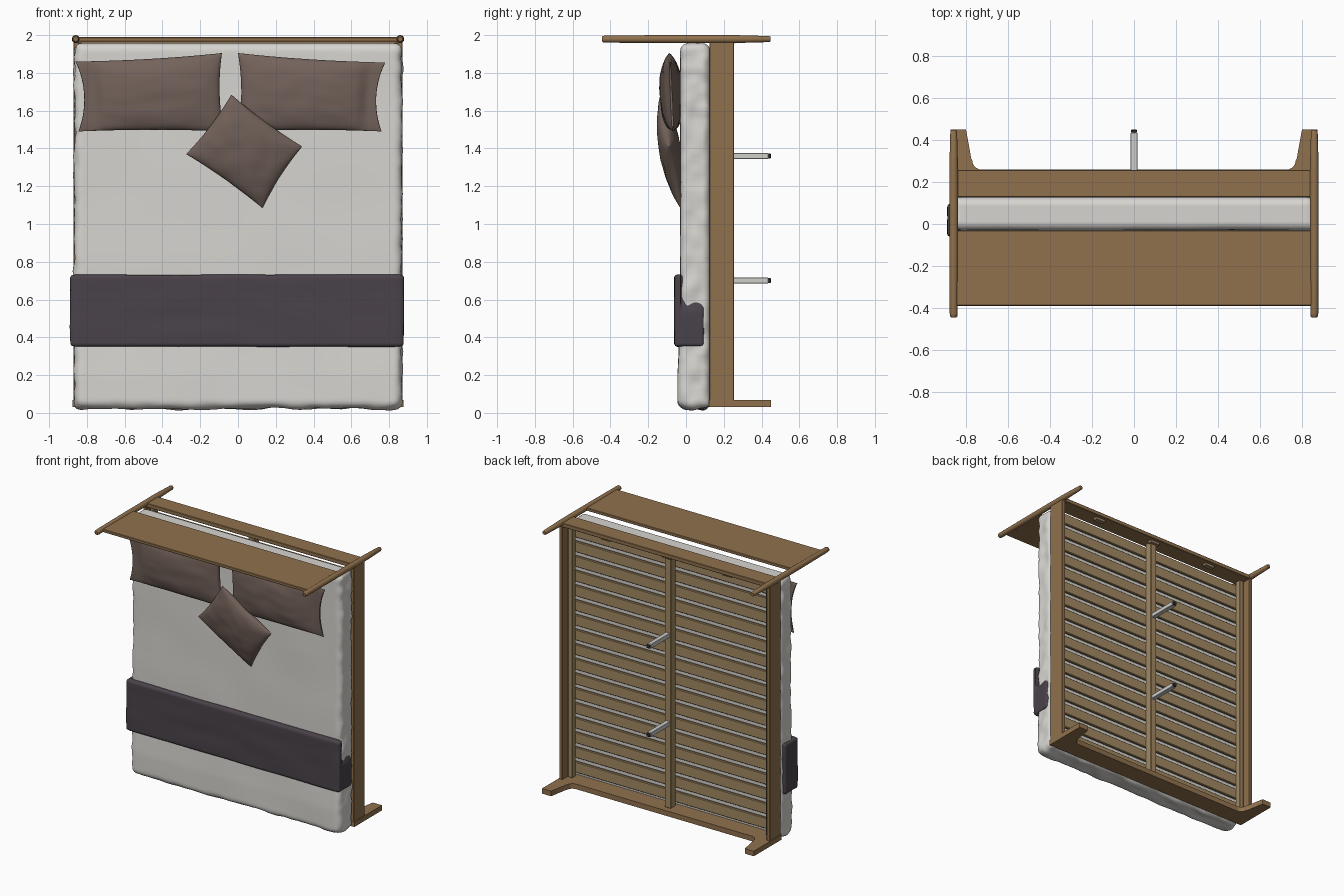
import bpy, bmesh, math
from mathutils import Vector, noise

if "Cube" in bpy.data.objects:
    bpy.data.objects.remove(bpy.data.objects["Cube"])


def mat(name, c):
    m = bpy.data.materials.new(name)
    m.diffuse_color = (*c, 1)
    m.use_nodes = True
    m.node_tree.nodes["Principled BSDF"].inputs["Base Color"].default_value = m.diffuse_color
    return m


WOOD = mat("oak wood", (0.28, 0.165, 0.075))
SLAT = mat("pale slat wood", (0.36, 0.25, 0.125))
LINEN = mat("white linen", (0.68, 0.665, 0.63))
BROWN = mat("brown fabric", (0.175, 0.125, 0.105))
DARK = mat("dark throw fabric", (0.068, 0.056, 0.068))
METAL = mat("light metal", (0.62, 0.62, 0.60))
BLACK = mat("black rubber", (0.03, 0.03, 0.03))


def finish(bm, name, m, smooth=None):
    bmesh.ops.recalc_face_normals(bm, faces=bm.faces[:])
    me = bpy.data.meshes.new(name)
    bm.to_mesh(me)
    bm.free()
    ob = bpy.data.objects.new(name, me)
    bpy.context.collection.objects.link(ob)
    me.materials.append(m)
    if smooth:
        bpy.ops.object.select_all(action='DESELECT')
        ob.select_set(True)
        bpy.context.view_layer.objects.active = ob
        bpy.ops.object.shade_smooth_by_angle(angle=math.radians(smooth))
    return ob


def box(name, m, lo, hi, bevel=0.003):
    bm = bmesh.new()
    bmesh.ops.create_cube(bm, size=1)
    for v in bm.verts:
        v.co = Vector([(a + b) / 2 + c * (b - a) for a, b, c in zip(lo, hi, v.co)])
    if bevel:
        bmesh.ops.bevel(bm, geom=bm.edges[:], offset=bevel, segments=1, affect='EDGES')
    return finish(bm, name, m)


def lathe_y(name, m, cx, cz, prof, n=20):
    """Solid of revolution along y from (y, radius) pairs."""
    bm = bmesh.new()
    rings = [[bm.verts.new((cx + r * math.cos(2 * math.pi * i / n), y,
                            cz + r * math.sin(2 * math.pi * i / n))) for i in range(n)]
             for y, r in prof]
    for a, b in zip(rings, rings[1:]):
        for i in range(n):
            bm.faces.new((a[i], a[(i + 1) % n], b[(i + 1) % n], b[i]))
    bm.faces.new(rings[0])
    bm.faces.new(rings[-1])
    return finish(bm, name, m, 40)


def soft_box(name, m, lo, hi, rad, cuts, shape):
    """Rounded box, dense towards its edges, then moved by shape(co, normal)."""
    bm = bmesh.new()
    bmesh.ops.create_cube(bm, size=2)
    bmesh.ops.subdivide_edges(bm, edges=bm.edges[:], cuts=cuts, use_grid_fill=True)
    for v in bm.verts:
        p, q = Vector(), Vector()
        for k in range(3):
            t = 0.5 * v.co[k] + 0.5 * math.sin(v.co[k] * math.pi / 2)
            p[k] = (lo[k] + hi[k]) / 2 + t * (hi[k] - lo[k]) / 2
            q[k] = min(max(p[k], lo[k] + rad), hi[k] - rad)
        n = (p - q).normalized()
        p = q + n * rad
        v.co = p + shape(p, n)
    return finish(bm, name, m, 60)


def pillow(name, corners, thick, pinch, flange=0, n=32):
    """Cushion over four corners (A top-left, B top-right, C bottom-right, D bottom-left);
    flange = +1 / -1 adds a flat open hem on that side."""
    A, B, C, D = [Vector(c) for c in corners]
    nrm = (B - A).cross(D - A).normalized()
    bm = bmesh.new()
    for side in (1, -1):
        g = []
        for i in range(n + 1):
            row = []
            for j in range(n + 1):
                u = math.sin((2 * i / n - 1) * math.pi / 2)
                v = math.sin((2 * j / n - 1) * math.pi / 2)
                uu = u
                if flange:   # body covers 88% of the width
                    s = u * flange
                    uu = min(1, (s + 1) / 0.89 - 1)
                h = thick * (max(0, 1 - uu * uu) * max(0, 1 - v * v)) ** 0.42
                if flange and uu > 0.9:
                    h = max(h, 0.006 * (1 - v ** 8) * (1 if abs(u) < 0.9999 else 0))
                pu = pinch * (2.2 if flange and u * flange > 0 else 1)
                a = u * (1 - pu * (1 - v * v) * abs(u) ** 3)
                b = v * (1 - pinch * (1 - u * u) * abs(v) ** 3)
                p = (A * (1 - a) + B * (1 + a)) * (1 + b) / 4 + (D * (1 - a) + C * (1 + a)) * (1 - b) / 4
                h *= 1 + 0.10 * noise.noise(Vector((u * 3, v * 3, A.x * 9)))
                row.append(bm.verts.new(p + nrm * h * side))
            g.append(row)
        for i in range(n):
            for j in range(n):
                bm.faces.new((g[i][j], g[i + 1][j], g[i + 1][j + 1], g[i][j + 1]))
    bmesh.ops.remove_doubles(bm, verts=bm.verts[:], dist=0.0004)
    return finish(bm, name, BROWN, 70)


# Headboard: turned posts, panel and lower rail
for s, side in ((-1, "left"), (1, "right")):
    lathe_y("headboard_post_" + side, WOOD, s * 0.859, 1.979,
            [(-0.445, 0.012), (-0.44, 0.017), (-0.425, 0.019), (-0.1, 0.021),
             (0.26, 0.021), (0.44, 0.016), (0.447, 0.013)])
box("headboard_panel", WOOD, (-0.85, -0.39, 1.967), (0.85, -0.03, 1.989))
box("headboard_rail", WOOD, (-0.85, 0.128, 1.955), (0.85, 0.258, 1.985))

# Footboard with two tapering legs cut from one outline
half = [(0.875, 0.122), (0.875, 0.449), (0.80, 0.449), (0.775, 0.31)]
half += [(0.725 + 0.046 * math.cos(t), 0.305 - 0.046 * math.sin(t))
         for t in [k * math.pi / 12 for k in range(7)]]
outline = half + [(-x, y) for x, y in reversed(half)]
bm = bmesh.new()
f = bm.faces.new([bm.verts.new((x, y, 0.03)) for x, y in outline])
ext = bmesh.ops.extrude_face_region(bm, geom=[f])
for v in ext["geom"]:
    if isinstance(v, bmesh.types.BMVert):
        v.co.z = 0.068
finish(bm, "footboard", WOOD, 30)

# Side rails and the inner ledges holding the slats
for s, side in ((-1, "left"), (1, "right")):
    a, b = sorted((s * 0.843, s * 0.87))
    box("side_rail_" + side, WOOD, (a, 0.125, 0.065), (b, 0.255, 1.965))
    a, b = sorted((s * 0.80, s * 0.835))
    box("slat_ledge_" + side, SLAT, (a, 0.158, 0.07), (b, 0.20, 1.955))

# Slats in two bays
count = 17
for i in range(count):
    z = 0.135 + i * (1.89 - 0.135) / (count - 1)
    for s, side in ((-1, "left"), (1, "right")):
        a, b = sorted((s * 0.01, s * 0.815))
        box("slat_%s_%d" % (side, i + 1), SLAT, (a, 0.136, z - 0.04), (b, 0.157, z + 0.04), 0.004)

# Centre beam, support legs and beam brackets
box("centre_beam", SLAT, (-0.025, 0.158, 0.068), (0.025, 0.215, 1.955))
for i, z in enumerate((0.70, 1.36)):
    box("support_leg_%d" % (i + 1), METAL, (-0.017, 0.21, z - 0.016), (0.017, 0.436, z + 0.016))
    box("support_foot_%d" % (i + 1), BLACK, (-0.014, 0.435, z - 0.013), (0.014, 0.449, z + 0.013))
for i, x in enumerate((-0.5, 0, 0.5)):
    box("rail_bracket_%d" % (i + 1), SLAT, (x - 0.04, 0.20, 1.935), (x + 0.04, 0.235, 1.957))


# Mattress with draped sheet: creased on the sides, smooth on the sleeping face
def sheet(p, n):
    side = min(1, abs(n.x) + max(0, -n.z))
    crease = noise.noise(Vector((p.x * 7, p.y * 9 + p.z * 7, p.z * 13 - p.y * 8)))
    fine = noise.noise(Vector((p.x * 16, p.y * 14, p.z * 24)))
    d = n * (side * (0.011 * crease + 0.005 * fine))
    if n.y < 0:
        d.y += n.y * (0.004 * noise.noise(p * 3) + 0.014 * max(0, min(1, (0.5 - p.z) / 0.3)))
    return d


soft_box("mattress", LINEN, (-0.866, -0.03, 0.022), (0.868, 0.128, 1.957), 0.042, 71, sheet)


# Throw folded over the foot end, tucked in unevenly on the right
def throw(p, n):
    d = n * 0.004 * noise.noise(Vector((p.x * 3, p.y * 12, p.z * 9)))
    if p.x > 0.8 and p.y > -0.03:
        d.x -= 0.03 * max(0, min(1, (p.z - 0.54) / 0.08))
    return d


soft_box("bed_throw", DARK, (-0.888, -0.062, 0.35), (0.878, 0.098, 0.732), 0.02, 35, throw)

# Pillows and scatter cushion
pillow("pillow_left", [(-0.86, -0.085, 1.86), (-0.085, -0.088, 1.905),
                       (-0.075, -0.07, 1.49), (-0.845, -0.07, 1.49)], 0.06, 0.045, -1)
pillow("pillow_right", [(0.0, -0.088, 1.905), (0.78, -0.085, 1.855),
                        (0.76, -0.07, 1.49), (0.0, -0.07, 1.49)], 0.06, 0.045, 1)
pillow("scatter_cushion", [(-0.035, -0.135, 1.685), (0.34, -0.09, 1.41),
                           (0.13, -0.03, 1.085), (-0.275, -0.075, 1.37)], 0.058, 0.05)
